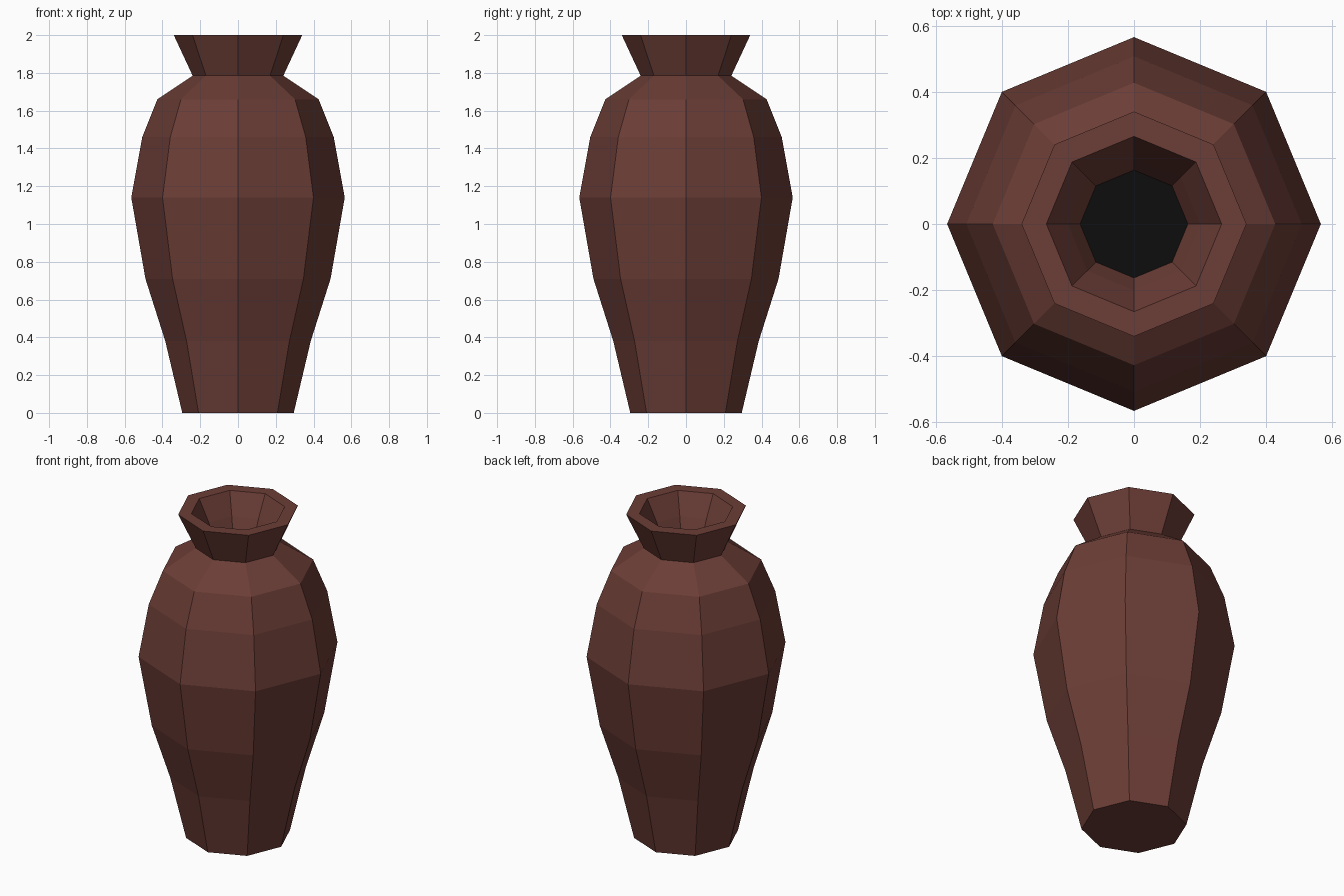
import bpy, bmesh
from math import cos, sin, tau

if "Cube" in bpy.data.objects:
    bpy.data.objects.remove(bpy.data.objects["Cube"])

SIDES = 8


def material(name, color):
    mat = bpy.data.materials.new(name)
    mat.diffuse_color = (*color, 1)
    mat.use_nodes = True
    mat.node_tree.nodes["Principled BSDF"].inputs["Base Color"].default_value = mat.diffuse_color
    return mat


def lathe(name, profile, mat, cap_start=False):
    """Revolve (radius, height) points into a flat-sided octagonal shell."""
    bm = bmesh.new()
    rings = [[bm.verts.new((r * cos(tau * i / SIDES), r * sin(tau * i / SIDES), z))
              for i in range(SIDES)] for r, z in profile]
    for low, high in zip(rings, rings[1:]):
        for i in range(SIDES):
            j = (i + 1) % SIDES
            bm.faces.new((low[i], low[j], high[j], high[i]))
    if cap_start:
        bm.faces.new(rings[0][::-1])
    mesh = bpy.data.meshes.new(name)
    bm.to_mesh(mesh)
    bm.free()
    mesh.materials.append(mat)
    obj = bpy.data.objects.new(name, mesh)
    bpy.context.collection.objects.link(obj)
    return obj


clay = material("clay", (0.15, 0.047, 0.037))
dark = material("dark_inside", (0.004, 0.004, 0.004))

# Vase: base, belly, shoulder, neck, flared rim, then down the inside of the neck
lathe("vase", [
    (0.295, 0), (0.385, 0.38), (0.49, 0.71), (0.565, 1.14), (0.507, 1.46),
    (0.427, 1.66), (0.24, 1.785), (0.34, 2.0),
    (0.265, 2.0), (0.20, 1.87), (0.163, 1.78),
], clay, cap_start=True)

# Dark disc closing the neck opening
bpy.ops.mesh.primitive_circle_add(vertices=SIDES, radius=0.163, fill_type='NGON',
                                  location=(0, 0, 1.78))
disc = bpy.context.object
disc.name = "dark_opening"
disc.data.materials.append(dark)
